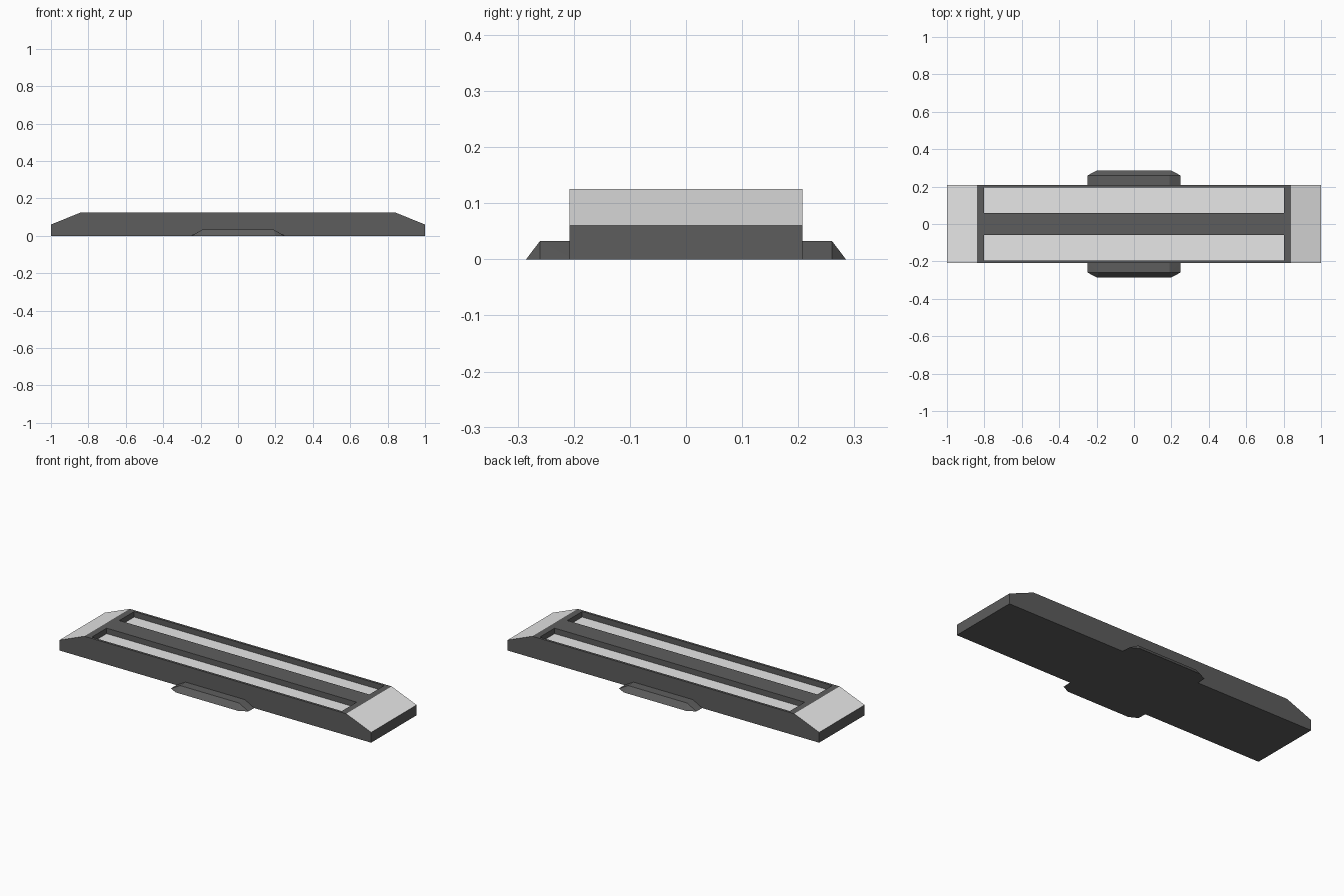
import bpy
import bmesh

if "Cube" in bpy.data.objects:
    bpy.data.objects.remove(bpy.data.objects["Cube"], do_unlink=True)

HALF_WIDTH = 0.208
HEIGHT = 0.125
FLOOR = 0.093


def make_material(name, value):
    mat = bpy.data.materials.new(name)
    mat.use_nodes = True
    color = (value, value, value, 1)
    mat.diffuse_color = color
    mat.node_tree.nodes["Principled BSDF"].inputs["Base Color"].default_value = color
    return mat


def make_object(name, bm, *materials):
    bmesh.ops.recalc_face_normals(bm, faces=bm.faces)
    mesh = bpy.data.meshes.new(name)
    bm.to_mesh(mesh)
    bm.free()
    for mat in materials:
        mesh.materials.append(mat)
    obj = bpy.data.objects.new(name, mesh)
    bpy.context.collection.objects.link(obj)
    return obj


dark = make_material("dark grey", 0.11)
light = make_material("light grey", 0.8)

# Body: side profile with sloped ends, extruded across the width
profile = [(-1, 0), (1, 0), (1, 0.06), (0.84, HEIGHT), (-0.84, HEIGHT), (-1, 0.06)]
bm = bmesh.new()
face = bm.faces.new([bm.verts.new((x, -HALF_WIDTH, z)) for x, z in profile])
side = bmesh.ops.extrude_face_region(bm, geom=[face])["geom"]
bmesh.ops.translate(bm, vec=(0, 2 * HALF_WIDTH, 0),
                    verts=[v for v in side if isinstance(v, bmesh.types.BMVert)])
body = make_object("body", bm, dark, light)

# Two long recessed slots
for sign in (-1, 1):
    bm = bmesh.new()
    bmesh.ops.create_cube(bm, size=1)
    bmesh.ops.scale(bm, vec=(1.604, 0.136, 0.1), verts=bm.verts)
    bmesh.ops.translate(bm, vec=(0, sign * 0.126, FLOOR + 0.05), verts=bm.verts)
    cutter = make_object("slot_cutter", bm, dark)
    cutter.hide_render = True
    cut = body.modifiers.new("slot", "BOOLEAN")
    cut.operation = "DIFFERENCE"
    cut.solver = "EXACT"
    cut.object = cutter
    bpy.context.view_layer.objects.active = body
    bpy.ops.object.modifier_apply(modifier=cut.name)
    bpy.data.objects.remove(cutter, do_unlink=True)

# Light slot floors
for poly in body.data.polygons:
    is_floor = poly.normal.z > 0.9 and abs(poly.center.z - FLOOR) < 0.005
    poly.material_index = 1 if is_floor else 0

# Side tabs with sloped ends, sloped outer face and clipped corners
for name, sign in (("front_tab", -1), ("back_tab", 1)):
    bm = bmesh.new()
    for s in (-1, 1):
        for x, y, z in ((0.25, 0.2, 0), (0.248, 0.26, 0), (0.2, 0.285, 0),
                        (0.19, 0.2, 0.033), (0.19, 0.26, 0.033)):
            bm.verts.new((s * x, sign * y, z))
    bmesh.ops.convex_hull(bm, input=bm.verts)
    bmesh.ops.dissolve_limit(bm, angle_limit=0.02, verts=bm.verts, edges=bm.edges)
    make_object(name, bm, dark)
